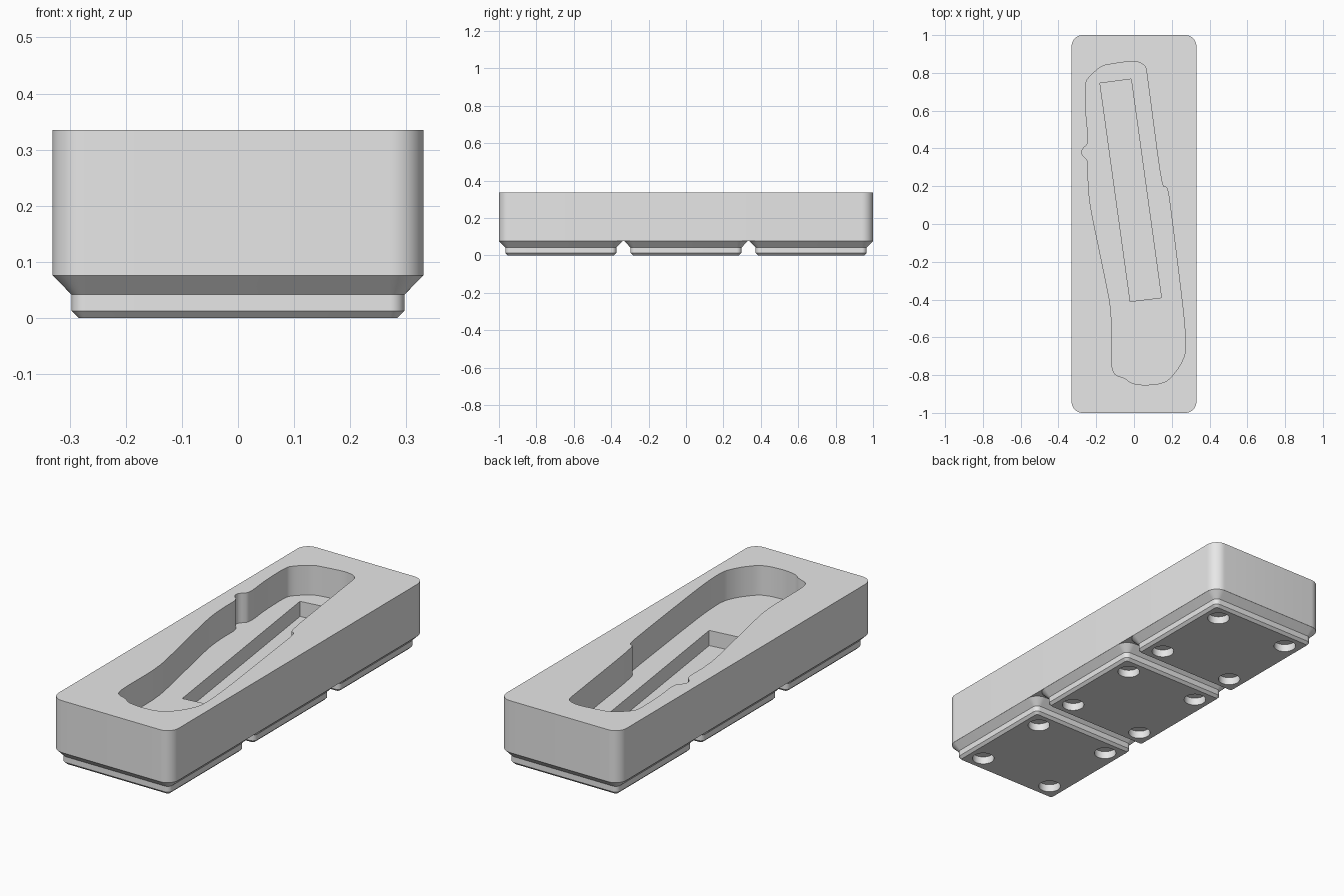
import bpy, bmesh, math

if "Cube" in bpy.data.objects:
    bpy.data.objects.remove(bpy.data.objects["Cube"])

MM = 2 / 125.5            # model units per millimetre
HEIGHT = 21 * MM
PITCH = 42 * MM

grey = bpy.data.materials.new("light grey")
grey.diffuse_color = (0.8, 0.8, 0.8, 1)
grey.use_nodes = True
grey.node_tree.nodes["Principled BSDF"].inputs["Base Color"].default_value = grey.diffuse_color


def rounded_rect(hx, hy, r, cy=0, seg=10):
    """Outline of a rounded rectangle, counter-clockwise."""
    pts = []
    for q, (sx, sy) in enumerate([(1, 1), (-1, 1), (-1, -1), (1, -1)]):
        for i in range(seg + 1):
            a = math.pi / 2 * (q + i / seg)
            pts.append((sx * (hx - r) + r * math.cos(a),
                        cy + sy * (hy - r) + r * math.sin(a)))
    return pts


def loft(bm, rings):
    """Closed solid through a stack of (outline, z) sections."""
    loops = [[bm.verts.new((x, y, z)) for x, y in pts] for pts, z in rings]
    n = len(loops[0])
    for lo, hi in zip(loops, loops[1:]):
        for i in range(n):
            j = (i + 1) % n
            bm.faces.new((lo[i], lo[j], hi[j], hi[i]))
    bm.faces.new(loops[0][::-1])
    bm.faces.new(loops[-1])


def make(name, solids):
    bm = bmesh.new()
    for rings in solids:
        loft(bm, rings)
    bmesh.ops.recalc_face_normals(bm, faces=bm.faces)
    me = bpy.data.meshes.new(name)
    bm.to_mesh(me)
    bm.free()
    me.materials.append(grey)
    ob = bpy.data.objects.new(name, me)
    bpy.context.collection.objects.link(ob)
    return ob


def soften(pts, rounds=2):
    """Corner cutting, turns a coarse outline into a smooth one."""
    for _ in range(rounds):
        out = []
        for (ax, ay), (bx, by) in zip(pts, pts[1:] + pts[:1]):
            out += [(ax * .8 + bx * .2, ay * .8 + by * .2),
                    (ax * .2 + bx * .8, ay * .2 + by * .8)]
        pts = out
    return pts


# main block
W, L = 41.5 * MM / 2, 1.0
FOOT_Z = 4.75 * MM
outline = rounded_rect(W, L, 3.75 * MM)
tray = make("tray", [[(outline, FOOT_Z), (outline, HEIGHT)]])

# three stepped feet: (inset from block edge, height) in millimetres
profile = [(2.95, 0), (2.15, 0.8), (2.15, 2.6), (0.02, 4.75), (0.6, 5.3)]
feet = make("feet", [
    [(rounded_rect(W - d * MM, W - d * MM, (3.75 - d) * MM, k * PITCH), z * MM)
     for d, z in profile] for k in (-1, 0, 1)])

# round magnet recesses under each foot corner
def circle(cx, cy, r, n=40):
    return [(cx + r * math.cos(2 * math.pi * i / n),
             cy + r * math.sin(2 * math.pi * i / n)) for i in range(n)]

holes = make("magnet_holes", [
    [(circle(sx * 13 * MM, k * PITCH + sy * 13 * MM, 3.25 * MM), z)
     for z in (-0.05, 2.4 * MM)]
    for k in (-1, 0, 1) for sx in (-1, 1) for sy in (-1, 1)])

# tool-shaped pocket, clockwise from the far end
shape = [(-.016, .862), (.03, .856), (.062, .835), (.07, .78), (.146, .20),
         (.172, .197), (.182, .165), (.20, .03), (.247, -.346), (.268, -.53),
         (.275, -.68), (.24, -.758), (.18, -.83), (.125, -.848), (.05, -.853),
         (-.015, -.843), (-.05, -.815), (-.10, -.80), (-.119, -.76),
         (-.118, -.46), (-.16, -.25), (-.233, .10), (-.243, .22), (-.242, .335),
         (-.276, .365), (-.276, .395), (-.238, .43), (-.255, .58),
         (-.258, .75), (-.232, .785), (-.17, .838), (-.10, .85)]
pocket_outline = soften(shape[::-1])
pocket = make("pocket", [[(pocket_outline, 0.187), (pocket_outline, 0.5)]])

# slanted deeper slot in the pocket floor
slot_outline = [(-.18, .745), (-.02, -.41), (.145, -.39), (-.015, .767)]
slot = make("slot", [[(slot_outline, 7 * MM), (slot_outline, 0.26)]])

# combine everything into one solid
bpy.context.view_layer.objects.active = tray
tray.select_set(True)
for part, op in [(feet, 'UNION'), (holes, 'DIFFERENCE'),
                 (pocket, 'DIFFERENCE'), (slot, 'DIFFERENCE')]:
    mod = tray.modifiers.new(part.name, 'BOOLEAN')
    mod.object, mod.operation, mod.solver = part, op, 'EXACT'
    bpy.ops.object.modifier_apply(modifier=mod.name)
    bpy.data.objects.remove(part)

bpy.ops.object.shade_smooth_by_angle(angle=math.radians(30))
